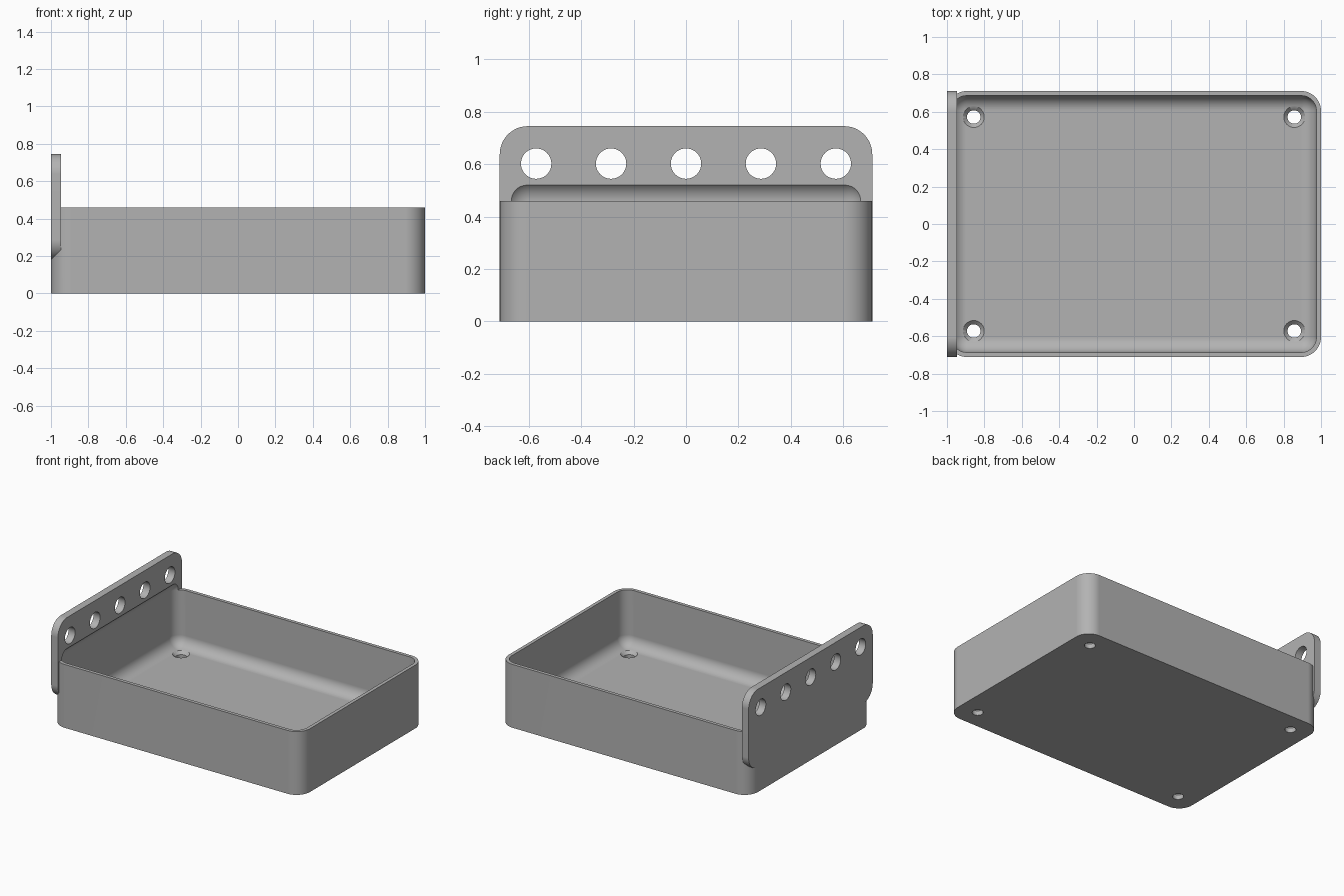
import bpy, bmesh, math
from mathutils import Matrix, Vector

if "Cube" in bpy.data.objects:
    bpy.data.objects.remove(bpy.data.objects["Cube"], do_unlink=True)

HALF_Y, RIM, CORNER = 0.711, 0.459, 0.107
WALL, FLOOR, FILLET = 0.025, 0.053, 0.08
PLATE, PLATE_LOW, PLATE_TOP = 0.0535, 0.18, 0.745

grey = bpy.data.materials.new("plain grey")
grey.use_nodes = True
colour = (0.45, 0.45, 0.45, 1)
grey.diffuse_color = colour
grey.node_tree.nodes["Principled BSDF"].inputs["Base Color"].default_value = colour


def finish(name, bm):
    bmesh.ops.recalc_face_normals(bm, faces=bm.faces)
    mesh = bpy.data.meshes.new(name)
    bm.to_mesh(mesh)
    bm.free()
    mesh.materials.append(grey)
    obj = bpy.data.objects.new(name, mesh)
    bpy.context.collection.objects.link(obj)
    return obj


def rounded_block(name, low, high, radius, axis=None, segments=12):
    """Block from corner to corner; rounds edges along one axis, or all edges."""
    low, high = Vector(low), Vector(high)
    bm = bmesh.new()
    bmesh.ops.create_cube(bm, size=1)
    for v in bm.verts:
        v.co = Vector(h if c > 0 else l for c, l, h in zip(v.co, low, high))
    edges = [e for e in bm.edges if axis is None
             or abs((e.verts[0].co - e.verts[1].co).normalized()[axis]) > 0.9]
    bmesh.ops.bevel(bm, geom=edges, offset=radius, segments=segments,
                    profile=0.5, affect='EDGES')
    return finish(name, bm)


def round_cutter(name, spots, low_radius, high_radius, depth, turn=Matrix()):
    """Set of round cutters, one centred on each spot."""
    bm = bmesh.new()
    for spot in spots:
        bmesh.ops.create_cone(bm, cap_ends=True, segments=48, radius1=low_radius,
                              radius2=high_radius, depth=depth,
                              matrix=Matrix.Translation(spot) @ turn)
    return finish(name, bm)


def combine(target, other, operation):
    mod = target.modifiers.new(other.name, 'BOOLEAN')
    mod.object, mod.operation, mod.solver = other, operation, 'EXACT'
    bpy.context.view_layer.objects.active = target
    bpy.ops.object.modifier_apply(modifier=mod.name)
    bpy.data.objects.remove(other, do_unlink=True)


# Outer tray body and upright mounting plate
tray = rounded_block("tray_with_mounting_plate", (-1, -HALF_Y, 0),
                     (1, HALF_Y, RIM), CORNER, axis=2)
plate = rounded_block("mounting_plate", (-1, -HALF_Y, PLATE_LOW),
                      (PLATE - 1, HALF_Y, PLATE_TOP), CORNER, axis=0)
combine(tray, plate, 'UNION')

# Hollow with rounded floor edges, also relieving the plate's inner face
inner_x, inner_y = 1 - WALL, HALF_Y - WALL
hollow = rounded_block("hollow", (-inner_x, -inner_y, FLOOR),
                       (inner_x, inner_y, RIM + FILLET), FILLET)
combine(tray, hollow, 'DIFFERENCE')

# Row of holes through the plate
plate_spots = [(-1 + PLATE / 2, i * 0.286, 0.602) for i in range(-2, 3)]
combine(tray, round_cutter("plate_holes", plate_spots, 0.058, 0.058, 0.2,
                           Matrix.Rotation(math.pi / 2, 4, 'Y')), 'DIFFERENCE')

# Countersunk screw holes in the floor corners
corners = [(x, y) for x in (-0.857, 0.857) for y in (-0.572, 0.572)]
combine(tray, round_cutter("screw_holes", [(x, y, 0) for x, y in corners],
                           0.036, 0.036, 0.3), 'DIFFERENCE')
combine(tray, round_cutter("countersinks", [(x, y, FLOOR) for x, y in corners],
                           0.036, 0.076, 0.04), 'DIFFERENCE')

# Smooth fillets with crisp edges and flat large faces
bpy.ops.object.select_all(action='DESELECT')
tray.select_set(True)
bpy.context.view_layer.objects.active = tray
bpy.ops.object.shade_smooth_by_angle(angle=math.radians(30))
weighted = tray.modifiers.new("even_shading", 'WEIGHTED_NORMAL')
weighted.keep_sharp = True
